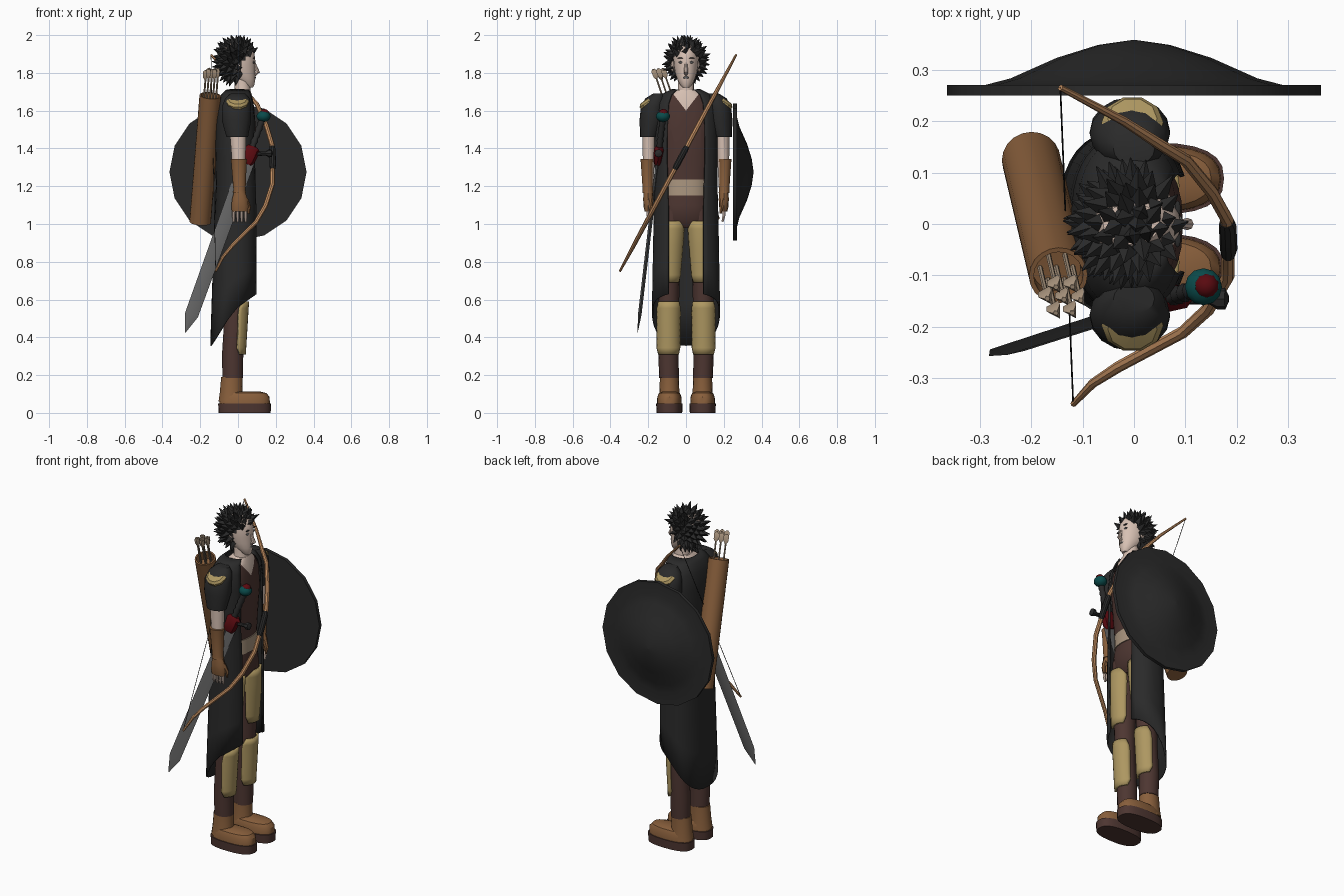
import bpy, bmesh, math, random
from mathutils import Vector as V, Matrix

if "Cube" in bpy.data.objects:
    bpy.data.objects.remove(bpy.data.objects["Cube"])
random.seed(4)

def mat(name, r, g, b):
    m = bpy.data.materials.new(name)
    m.diffuse_color = (r, g, b, 1)
    m.use_nodes = True
    m.node_tree.nodes["Principled BSDF"].inputs["Base Color"].default_value = m.diffuse_color
    return m
BLACK = mat("black", .023, .023, .023)
BROWN = mat("dark_brown", .075, .037, .031)
LEATHER = mat("leather", .25, .115, .045)
GOLD = mat("gold", .42, .31, .12)
SKIN = mat("skin", .68, .53, .45)
STEEL = mat("steel", .125, .125, .125)
WOOD = mat("bow_wood", .54, .27, .12)
BEIGE = mat("beige", .40, .30, .21)
TEAL = mat("teal", .003, .07, .07)
RED = mat("dark_red", .10, .003, .005)

def finish(name, bm, *mats, solid=0):
    bmesh.ops.recalc_face_normals(bm, faces=bm.faces)
    me = bpy.data.meshes.new(name)
    bm.to_mesh(me)
    bm.free()
    for m in mats:
        me.materials.append(m)
    o = bpy.data.objects.new(name, me)
    bpy.context.collection.objects.link(o)
    if solid:
        mod = o.modifiers.new("thickness", 'SOLIDIFY')
        mod.thickness, mod.offset = solid, 0
    return o

def skin_rings(bm, rings, closed=True, cap=True):
    vs = [[bm.verts.new(p) for p in r] for r in rings]
    n = len(vs[0])
    for a, b in zip(vs, vs[1:]):
        for i in range(n if closed else n - 1):
            j = (i + 1) % n
            bm.faces.new((a[i], a[j], b[j], b[i]))
    if cap:
        bm.faces.new(vs[0])
        bm.faces.new(vs[-1])

def oval(a, rx, ry, e):
    c, s = math.cos(a), math.sin(a)
    return (rx * math.copysign(abs(c) ** (2 / e), c), ry * math.copysign(abs(s) ** (2 / e), s))

# stacked horizontal ovals: (cx, cy, z, rx, ry)
def loft_bm(rings, n=16, e=2.0):
    bm = bmesh.new()
    out = []
    for cx, cy, z, rx, ry in rings:
        pts = [oval(math.tau * i / n, rx, ry, e) for i in range(n)]
        out.append([(cx + x, cy + y, z) for x, y in pts])
    skin_rings(bm, out)
    return bm

def loft(name, rings, m, n=16, e=2.0):
    return finish(name, loft_bm(rings, n, e), m)

# round sections along a path; straight=True keeps all sections square to the axis
def tube(name, pts, radii, m, n=10, straight=False, flat=1.0):
    pts = [V(p) for p in pts]
    axis = (pts[-1] - pts[0]).normalized()
    ref = axis.cross(V((1, 0, 0)) if abs(axis.x) < .9 else V((0, 0, 1))).normalized()
    rings = []
    for i, p in enumerate(pts):
        d = axis if straight else (pts[min(i + 1, len(pts) - 1)] - pts[max(i - 1, 0)]).normalized()
        u = d.cross(ref).normalized()
        w = u.cross(d)
        r = max(radii[i], .0005)
        rings.append([p + u * r * math.cos(math.tau * k / n) + w * r * flat * math.sin(math.tau * k / n)
                      for k in range(n)])
    bm = bmesh.new()
    skin_rings(bm, rings)
    return finish(name, bm, m)

def ball(name, c, r, m, n=10):
    bm = bmesh.new()
    bmesh.ops.create_uvsphere(bm, u_segments=n, v_segments=max(6, n // 2 + 1), radius=1,
                              matrix=Matrix.Translation(c) @ Matrix.Diagonal((*r, 1)))
    return finish(name, bm, m)

def interp(table, z):
    for a, b in zip(table, table[1:]):
        if min(a[2], b[2]) <= z <= max(a[2], b[2]):
            t = (z - a[2]) / (b[2] - a[2])
            return [p + (q - p) * t for p, q in zip(a, b)]
    return table[-1]

# torso: shirt with a skin V neckline cut into it
bm = loft_bm([(0, 0, 1.18, .08, .12), (0, 0, 1.35, .085, .135), (0, 0, 1.5, .095, .145), (0, 0, 1.62, .085, .14),
              (.01, 0, 1.68, .065, .1), (.02, 0, 1.71, .045, .05)], 24, 2.3)
for s in (1, -1):
    bmesh.ops.bisect_plane(bm, geom=bm.verts[:] + bm.edges[:] + bm.faces[:], plane_co=(0, 0, 1.6),
                           plane_no=(0, -1.3 * s, 1))
for f in bm.faces:
    c = f.calc_center_median()
    f.material_index = int(c.z > 1.6 + 1.3 * abs(c.y))
finish("shirt", bm, BROWN, SKIN)
loft("belt", [(0, 0, 1.15, .09, .118), (0, 0, 1.235, .088, .118)], BEIGE, 24, 2.3)
loft("hips", [(0, 0, 1.2, .08, .11), (0, 0, 1.1, .09, .128), (0, 0, 1.02, .082, .13), (0, 0, .98, .05, .1)], BROWN, 20, 2.3)

# long open coat with a hem that drops to the back
def hem(x):
    k = [(-.15, .345), (-.12, .39), (-.05, .5), (0, .56), (.11, .64)]
    for (a, p), (b, q) in zip(k, k[1:]):
        if x <= b:
            return p + (q - p) * (x - a) / (b - a)
    return .64
levels = [(1.71, .005, .062, .075, .05), (1.685, -.005, .08, .125, .075), (1.64, -.01, .097, .16, .09),
          (1.55, -.01, .108, .166, .098), (1.35, -.008, .108, .163, .1), (1.2, -.005, .108, .163, .095)]
levels += [(t, -.005 - .014 * t, .11 + .014 * t, .165 + .012 * t, .092) for t in (.25, .5, .75, 1)]
rings = []
for z, cx, rx, ry, gap in levels:
    a0 = math.asin((gap / ry) ** 1.25)
    row = []
    for i in range(33):
        x, y = oval(a0 + (math.tau - 2 * a0) * i / 32, rx, ry, 2.5)
        h = z if z > 1 else 1.2 + (hem(x + cx) - 1.2) * z
        row.append((x + cx, y, h))
    rings.append(row)
bm = bmesh.new()
skin_rings(bm, rings, closed=False, cap=False)
finish("coat", bm, BLACK, solid=.008)

# limbs, both sides
for s, side in ((1, "left"), (-1, "right")):
    loft(side + "_sleeve", [(0, s*.145, 1.69, .04, .03), (-.003, s*.16, 1.665, .065, .055), (-.008, s*.175, 1.62, .078, .064),
         (-.008, s*.18, 1.55, .078, .066), (-.004, s*.197, 1.46, .057, .046)], BLACK)
    n = V((0, .55 * s, .83)).normalized()
    c = V((-.003, s * .198, 1.65))
    tube(side + "_shoulder_plate", [c - n * .02, c, c + n * .012, c + n * .018], [.06, .06, .048, 0], GOLD, 10, True)
    loft(side + "_arm", [(0, s*.195, 1.5, .045, .036), (.003, s*.197, 1.36, .037, .032), (.008, s*.2, 1.1, .026, .022)], SKIN, 12)
    loft(side + "_bracer", [(.005, s*.205, 1.345, .044, .037), (.005, s*.205, 1.325, .041, .035),
         (.008, s*.202, 1.18, .032, .028), (.008, s*.202, 1.165, .035, .03)], LEATHER, 14)
    loft(side + "_glove", [(.008, s*.2, 1.175, .028, .024), (.01, s*.2, 1.13, .042, .027), (.01, s*.2, 1.09, .045, .024),
         (.01, s*.2, 1.065, .042, .018)], LEATHER, 12)
    for i in range(4):
        x = -.022 + .021 * i
        tube(f"{side}_finger_{i+1}", [(x, s*.2, 1.08), (x, s*.2, 1.04), (x, s*.193, 1.012)], [.01, .009, .006], SKIN, 6)
    tube(side + "_thumb", [(.04, s*.195, 1.13), (.058, s*.188, 1.09), (.056, s*.183, 1.055)], [.014, .011, .006], LEATHER, 6)

    leg = [(0, s*.07, 1.08, .075, .068), (0, s*.082, .92, .073, .066), (-.01, s*.09, .68, .06, .056),
           (-.018, s*.093, .48, .056, .054), (-.028, s*.093, .32, .056, .054), (-.028, s*.09, .185, .055, .052)]
    loft(side + "_trouser_leg", leg, BROWN, 16)
    # curved leg plates with rounded ends
    for part, lo, hi, spread in (("thigh_plate", .69, 1.015, 1.15), ("shin_plate", .31, .59, 1.35)):
        rows = []
        for k in range(9):
            t = k / 8
            z = lo + (hi - lo) * t
            cx, cy, _, rx, ry = interp(leg, z)
            w = spread * (.72 if k in (0, 8) else .92 if k in (1, 7) else .88 + .12 * t)
            rows.append([(cx + (rx + .008) * math.cos(w * j / 5), cy + (ry + .007) * math.sin(w * j / 5), z)
                         for j in range(-5, 6)])
        bm = bmesh.new()
        skin_rings(bm, rows, closed=False, cap=False)
        finish(f"{side}_{part}", bm, GOLD, solid=.012)
    # boot
    y = s * .088
    loft(side + "_sole", [(.035, y, 0, .138, .068), (.035, y, .05, .14, .07)], BROWN, 24, 2.6)
    loft(side + "_boot_foot", [(.035, y, .05, .134, .065), (.035, y, .085, .132, .064), (.032, y, .105, .118, .055),
         (.028, y, .114, .085, .035)], LEATHER, 24, 2.5)
    loft(side + "_boot_shaft", [(-.035, y, .06, .068, .06), (-.036, y, .11, .06, .053), (-.032, y, .19, .057, .05)], LEATHER, 16)
    # face pairs
    ball(side + "_ear", (0, s * .07, 1.835), (.016, .012, .03), SKIN, 8)
    ball(side + "_eye", (.083, s * .028, 1.856), (.006, .013, .006), STEEL, 8)
    ball(side + "_brow", (.085, s * .029, 1.878), (.006, .017, .003), BLACK, 8)

# head
loft("neck", [(.02, 0, 1.64, .05, .055), (.025, 0, 1.69, .042, .042), (.022, 0, 1.79, .043, .042)], SKIN)
loft("head", [(.06, 0, 1.723, .02, .018), (.052, 0, 1.738, .035, .032), (.033, 0, 1.77, .059, .048), (.015, 0, 1.8, .076, .058),
     (.004, 0, 1.84, .088, .065), (0, 0, 1.88, .091, .068), (-.003, 0, 1.92, .085, .064), (-.005, 0, 1.955, .055, .04)], SKIN, 20)
tube("nose", [(.08, 0, 1.865), (.094, 0, 1.83), (.104, 0, 1.805), (.088, 0, 1.79)], [.007, .009, .012, .008], SKIN, 8)
ball("lips", (.089, 0, 1.775), (.006, .017, .006), STEEL, 8)

# spiky hair: open cap plus cones
hc, hr = V((-.005, 0, 1.866)), V((.09, .083, .1))
def hairy(p):
    return p.z > 1.762 and (p.z > 1.905 or p.x < .012 + max(0, p.z - 1.85) * .9)
bm = bmesh.new()
bmesh.ops.create_uvsphere(bm, u_segments=24, v_segments=16, radius=1,
                          matrix=Matrix.Translation(hc) @ Matrix.Diagonal((*hr, 1)))
bmesh.ops.delete(bm, geom=[f for f in bm.faces if not hairy(f.calc_center_median())], context='FACES')
for i in range(130):
    z = 1 - 2 * (i + .5) / 130
    a = i * 2.39996
    q = math.sqrt(1 - z * z)
    d = V((q * math.cos(a), q * math.sin(a), z))
    p = hc + d * hr * .95
    if hairy(p):
        dirn = (d + V((-.15, random.uniform(-.3, .3), random.uniform(-.2, .3)))).normalized()
        L = random.uniform(.045, .062)
        m = Matrix.Translation(p + dirn * L * .4) @ dirn.to_track_quat('Z', 'Y').to_matrix().to_4x4()
        bmesh.ops.create_cone(bm, cap_ends=True, segments=4, radius1=.022, radius2=.001, depth=L, matrix=m)
for v in bm.verts:
    v.co.z = min(v.co.z, 2.0)
finish("hair", bm, BLACK)

# shield on the left side
tube("shield", [(0, y, 1.275) for y in (.25, .25, .27, .27, .283, .323, .348, .358)],
     [0, .363, .363, .29, .24, .15, .07, 0], BLACK, 16, True)

# quiver and arrows
qa, qb = V((-.2, .125, 1.01)), V((-.147, -.1, 1.68))
d = (qb - qa).normalized()
tube("quiver", [qa, qa, qb, qb, qb - d * .05, qb - d * .051], [0, .057, .057, .048, .048, 0], LEATHER, 20, True)
for i in range(7):
    a = math.tau * i / 6
    o = V((math.cos(a) * .032, math.sin(a) * .03, 0)) * (i < 6)
    top = qb + o + d * random.uniform(.14, .155)
    tube(f"arrow_{i+1}", [qb + o - d * .06, top], [.005, .005], BEIGE, 6)
    tube(f"fletching_{i+1}", [top - d * .055, top - d * .04, top - d * .01, top], [.005, .015, .017, .006], BEIGE, 3, True)

# bow slung across the body
def bow(x, z):
    return (x, .265 - (1.895 - z) / 1.862, z)
limb = [bow(*p) for p in ((-.143, 1.895), (-.02, 1.774), (.05, 1.69), (.1, 1.634), (.15, 1.52), (.18, 1.42), (.183, 1.33),
        (.182, 1.21), (.145, 1.095), (.095, 1.01), (-.03, .885), (-.08, .825), (-.118, .75))]
tube("bow_limbs", limb, [.006, .009, .011, .012, .013, .013, .013, .013, .013, .012, .011, .009, .006], WOOD, 8)
tube("bow_grip", [bow(.18, 1.41), bow(.182, 1.395), bow(.184, 1.31), bow(.183, 1.29)], [.014, .017, .017, .014], BLACK, 10)
tube("bow_string", [limb[0], limb[-1]], [.0018, .0018], BLACK, 5)

# sword at the right hip
top, tip = V((.135, -.122, 1.57)), V((-.28, -.256, .425))
sd = (tip - top).normalized()
tube("sword_blade", [top + sd * .25, tip - sd * .1, tip], [.04, .036, .002], STEEL, 4, True, .26)
grip = [top + sd * (.02 + .017 * i) for i in range(11)]
tube("sword_grip", grip, [.019 if i % 2 else .014 for i in range(11)], BLACK, 10)
ball("pommel", top, (.037, .037, .03), TEAL, 12)
ball("pommel_gem", top - sd * .016, (.025, .025, .024), RED, 10)
g = top + sd * .215
tube("guard_block", [g - sd * .045, g - sd * .03, g + sd * .035, g + sd * .055], [.03, .046, .04, .03], RED, 8, True, .6)
tube("guard_bar", [g + V((x, 0, x * .05)) for x in (-.1, -.09, -.075, -.06, .06, .085, .1, .115, .122)],
     [.005, .018, .018, .011, .011, .011, .021, .021, .006], BLACK, 8)

# smooth shading with sharp edges kept
bpy.ops.object.select_all(action='SELECT')
bpy.context.view_layer.objects.active = bpy.data.objects["head"]
bpy.ops.object.shade_smooth_by_angle(angle=math.radians(35))
